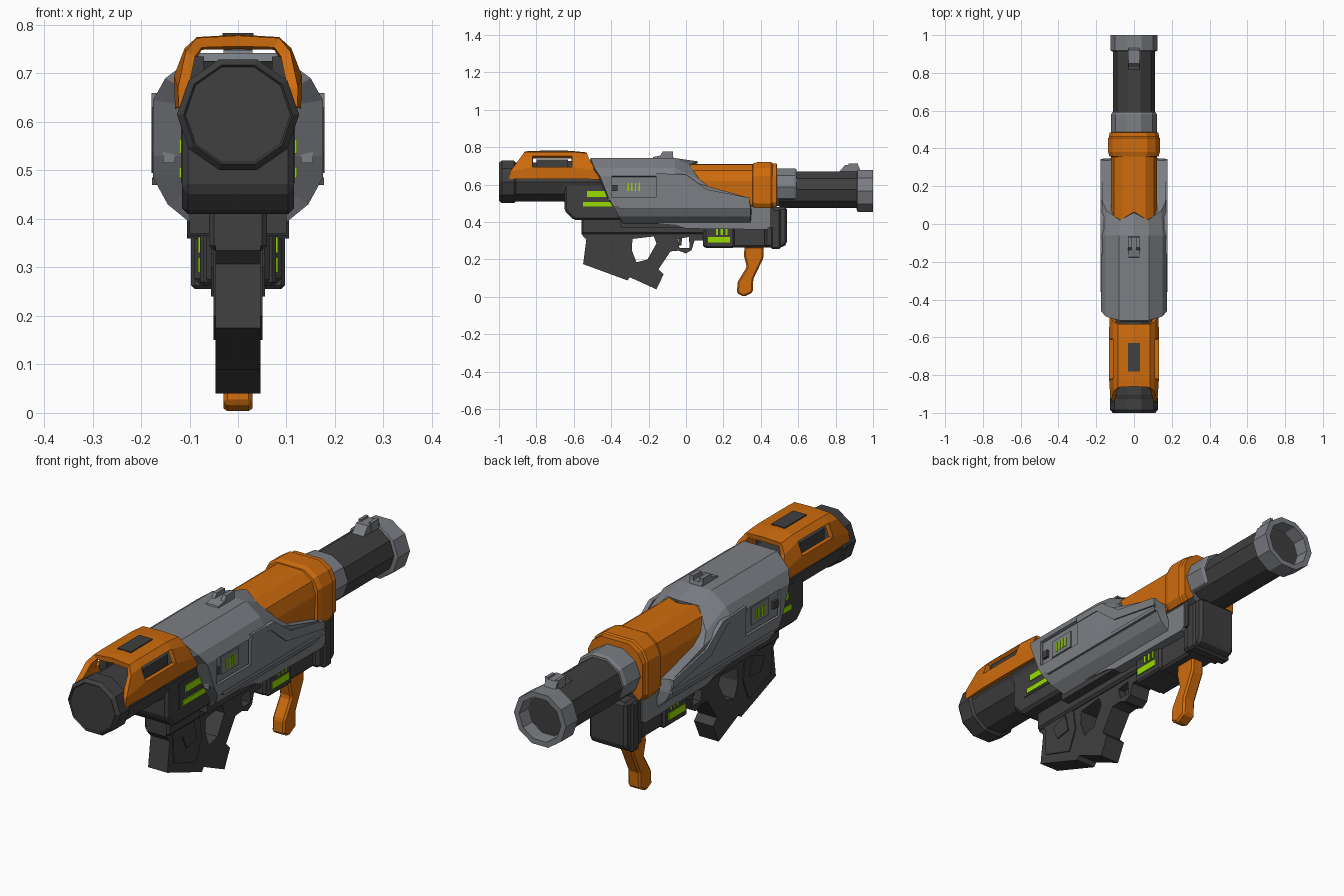
import bpy, bmesh, math


def material(name, rgb):
    m = bpy.data.materials.new(name)
    m.diffuse_color = (*rgb, 1)
    return m


ORANGE = material("orange_paint", (0.62, 0.15, 0.004))
GREY = material("grey_metal", (0.20, 0.21, 0.23))
DARK = material("dark_polymer", (0.05, 0.05, 0.05))
GREEN = material("green_light", (0.32, 0.72, 0.0))


def finish(name, bm, mat, mirror=False, thick=0, bevel=0):
    me = bpy.data.meshes.new(name)
    bm.to_mesh(me)
    bm.free()
    me.materials.append(mat)
    ob = bpy.data.objects.new(name, me)
    bpy.context.collection.objects.link(ob)
    if mirror:
        ob.modifiers.new("mirror", 'MIRROR')
    if thick:
        s = ob.modifiers.new("shell", 'SOLIDIFY')
        s.thickness, s.offset = thick, -1
    if bevel:
        b = ob.modifiers.new("bevel", 'BEVEL')
        b.width, b.segments, b.limit_method = bevel, 1, 'ANGLE'
        b.angle_limit = math.radians(25)
    return ob


def prism(name, outline, x0, x1, mat, holes=(), bevel=0):
    """Side profile (y, z) extruded along x; mirrored when it lies off centre."""
    bm = bmesh.new()
    for loop in (outline, *holes):
        vs = [bm.verts.new((x0, y, z)) for y, z in loop]
        if not holes:
            bm.faces.new(vs)
        else:
            for a, b in zip(vs, vs[1:] + vs[:1]):
                bm.edges.new((a, b))
    if holes:
        bmesh.ops.triangle_fill(bm, edges=bm.edges[:], use_beauty=True)
    g = bmesh.ops.extrude_face_region(bm, geom=bm.faces[:])["geom"]
    bmesh.ops.translate(bm, vec=(x1 - x0, 0, 0),
                        verts=[v for v in g if isinstance(v, bmesh.types.BMVert)])
    bmesh.ops.recalc_face_normals(bm, faces=bm.faces[:])
    return finish(name, bm, mat, mirror=x0 > 0, bevel=bevel)


def box(name, y0, y1, z0, z1, x0, x1, mat, bevel=0):
    return prism(name, [(y0, z0), (y1, z0), (y1, z1), (y0, z1)], x0, x1, mat, bevel=bevel)


def shell(name, rows, mat, skip=(), thick=0.015):
    """Half shell from rows of (x, y, z), mirrored; skip leaves window openings."""
    bm = bmesh.new()
    g = [[bm.verts.new(p) for p in row] for row in rows]
    for r in range(len(g) - 1):
        for c in range(len(g[0]) - 1):
            if (r, c) not in skip:
                bm.faces.new((g[r][c], g[r + 1][c], g[r + 1][c + 1], g[r][c + 1]))
    return finish(name, bm, mat, mirror=True, thick=thick)


def tube(name, zc, stations, mat, sides=10):
    """Ten-sided tube along y from stations of (y, half width, half height)."""
    bm = bmesh.new()
    rings = []
    for y, rx, h in stations:
        rings.append([bm.verts.new((rx * math.cos(a), y, zc + h * math.sin(a) / 0.951))
                      for a in (2 * math.pi * i / sides for i in range(sides))])
    for p, q in zip(rings, rings[1:]):
        for i in range(sides):
            j = (i + 1) % sides
            bm.faces.new((p[i], p[j], q[j], q[i]))
    bm.faces.new(rings[0])
    bm.faces.new(rings[-1])
    bmesh.ops.recalc_face_normals(bm, faces=bm.faces[:])
    return finish(name, bm, mat)


# Rear tube with its end cap
tube("rear_tube", 0.615, [(-0.995, 0.108, 0.098), (-1.0, 0.112, 0.102), (-0.985, 0.126, 0.114),
     (-0.92, 0.126, 0.114), (-0.91, 0.117, 0.104), (-0.66, 0.117, 0.104),
     (-0.64, 0.122, 0.11), (-0.3, 0.122, 0.11)], DARK)

# Front barrel, collar and open muzzle
tube("barrel", 0.573, [(0.5, 0.11, 0.098), (0.94, 0.11, 0.098)], DARK)
tube("barrel_collar", 0.587, [(0.44, 0.122, 0.10), (0.58, 0.122, 0.10), (0.592, 0.114, 0.094)], GREY)
tube("muzzle", 0.565, [(0.912, 0.108, 0.096), (0.918, 0.125, 0.112), (1.0, 0.125, 0.112),
     (1.0, 0.1, 0.09), (0.942, 0.096, 0.086)], GREY)
tube("muzzle_bore", 0.565, [(0.943, 0.093, 0.083), (0.945, 0.09, 0.08)], DARK)
prism("front_sight", [(0.80, 0.655), (0.83, 0.68), (0.85, 0.705), (0.92, 0.705), (0.94, 0.66)],
      -0.028, 0.028, GREY)
box("front_sight_ear", 0.87, 0.92, 0.67, 0.712, 0.018, 0.032, GREY)

# Orange front shroud and its clamp ring
SHROUD = [(0.115, 0.49), (0.123, 0.62), (0.105, 0.675), (0.06, 0.708), (0, 0.71)]
shell("front_shroud", [[(x, y, z) for x, z in SHROUD] for y in (-0.08, 0.37)], ORANGE)
RING = [(0.12, 0.475), (0.137, 0.50), (0.137, 0.645), (0.115, 0.69), (0.07, 0.72), (0, 0.72)]
shell("shroud_ring", [[(x * s, y, 0.58 + (z - 0.58) * s) for x, z in RING]
      for y, s in ((0.355, 0.86), (0.358, 0.95), (0.38, 1), (0.455, 1), (0.462, 0.96),
                   (0.485, 0.95), (0.487, 0.7))], ORANGE)

# Grey main hull, with a window in each side
HULL = [(0.09, 0.385), (0.145, 0.43), (0.175, 0.485), (0.175, 0.53),
        (0.175, 0.645), (0.15, 0.69), (0.08, 0.742), (0, 0.742)]
INNER = [(0.075, 0.40), (0.113, 0.45), (0.118, 0.49), (0.118, 0.53),
         (0.118, 0.635), (0.115, 0.67), (0.07, 0.725), (0, 0.725)]
REAR_Y = [-0.33, -0.36, -0.39, -0.415, -0.46, -0.49, -0.51, -0.51]
WIN_Y = [-0.30, -0.33, -0.36, -0.395, -0.395, -0.40, -0.40, -0.40]
FRONT = [(0.09, 0.345, 0.385), (0.142, 0.345, 0.43), (0.17, 0.345, 0.48), (0.17, 0.335, 0.53),
         (0.168, 0.12, 0.59), (0.145, 0.07, 0.63), (0.075, 0.02, 0.705), (0, 0.06, 0.725)]
shell("main_hull", [
    [(x, y - 0.005, z) for (x, z), y in zip(INNER, REAR_Y)],
    [(x, y, z) for (x, z), y in zip(HULL, REAR_Y)],
    [(x, y, z) for (x, z), y in zip(HULL, WIN_Y)],
    [(x, -0.16, z) for x, z in HULL],
    [(x, -0.06, z) for x, z in HULL],
    FRONT,
    [(x * 0.68, y + 0.004, z - 0.01) for x, y, z in FRONT]], GREY, skip={(2, 3)}, thick=0.012)

# Raised trim along the hull side
prism("hull_trim", [(-0.16, 0.66), (0.0, 0.655), (0.11, 0.575), (0.34, 0.53), (0.34, 0.495),
      (0.08, 0.54), (-0.03, 0.63), (-0.16, 0.63)], 0.16, 0.178, GREY)
prism("hull_lower_trim", [(-0.36, 0.485), (0.345, 0.485), (0.345, 0.47), (-0.35, 0.47)],
      0.16, 0.177, GREY)

# Panel inside the hull window, with its tabs and lights
box("window_panel", -0.42, -0.14, 0.515, 0.655, 0.13, 0.155, GREY)
box("window_plate", -0.34, -0.22, 0.55, 0.625, 0.15, 0.16, GREY)
box("window_tab", -0.395, -0.365, 0.565, 0.597, 0.14, 0.166, DARK)
for i in range(4):
    y = -0.312 + i * 0.019
    box(f"window_light_{i}", y, y + 0.008, 0.565, 0.608, 0.158, 0.163, GREEN)

# Top sight on the hull
prism("top_sight_base", [(-0.18, 0.735), (-0.175, 0.748), (-0.13, 0.757), (-0.07, 0.757),
      (-0.065, 0.735)], -0.03, 0.03, GREY)
prism("top_sight_ear", [(-0.14, 0.75), (-0.125, 0.776), (-0.07, 0.776), (-0.07, 0.75)],
      0.014, 0.032, GREY)

# Orange rear cover, with long side openings
COVER = [(0.13, 0.63), (0.132, 0.695), (0.11, 0.752), (0.085, 0.775), (0, 0.78)]
shell("rear_cover", [
    [(0.122, -0.945, 0.63), (0.124, -0.94, 0.67), (0.108, -0.885, 0.745),
     (0.085, -0.865, 0.773), (0, -0.86, 0.778)],
    [(x, -0.82, z) for x, z in COVER],
    [(x, -0.61, z) for x, z in COVER],
    [(0.13, -0.45, 0.628), (0.13, -0.475, 0.67), (0.112, -0.515, 0.73),
     (0.085, -0.53, 0.768), (0, -0.53, 0.772)]], ORANGE, skip={(1, 1)}, thick=0.022)
box("cover_slot", -0.78, -0.63, 0.76, 0.783, -0.032, 0.032, DARK)
box("cover_insert", -0.80, -0.63, 0.68, 0.735, 0.07, 0.105, DARK)

# Dark inner core and rear housing with green light bars
box("inner_core", -0.35, 0.47, 0.37, 0.64, -0.1, 0.1, DARK)
prism("rear_housing", [(-0.65, 0.62), (-0.65, 0.46), (-0.60, 0.41), (-0.28, 0.41), (-0.28, 0.62)],
      -0.115, 0.115, DARK, bevel=0.012)
prism("housing_frame", [(-0.57, 0.59), (-0.57, 0.475), (-0.36, 0.475), (-0.40, 0.59)],
      0.11, 0.118, DARK)
box("upper_light_bar", -0.53, -0.42, 0.535, 0.565, 0.114, 0.122, GREEN)
box("lower_light_bar", -0.55, -0.385, 0.484, 0.507, 0.114, 0.122, GREEN)

# Grey lower rail under the hull
prism("lower_rail", [(-0.33, 0.41), (-0.05, 0.385), (0.0, 0.365), (0.43, 0.36), (0.45, 0.375),
      (0.45, 0.48), (0.33, 0.48), (0.33, 0.43), (-0.33, 0.43)], -0.105, 0.105, GREY)

# Lower frame: stock, pistol grip and trigger guard in one profile
prism("lower_frame", [(-0.56, 0.415), (-0.56, 0.335), (-0.533, 0.307), (-0.55, 0.175),
      (-0.313, 0.088), (-0.30, 0.105), (-0.158, 0.04), (-0.12, 0.12), (-0.147, 0.147),
      (-0.083, 0.243), (-0.04, 0.247), (0.0, 0.232), (0.03, 0.25), (0.045, 0.30),
      (0.10, 0.30), (0.10, 0.415)], -0.046, 0.046, DARK,
      holes=[[(-0.286, 0.31), (-0.172, 0.323), (-0.158, 0.285), (-0.206, 0.20),
              (-0.265, 0.185), (-0.29, 0.25)],
             [(-0.045, 0.31), (0.015, 0.32), (0.02, 0.262), (-0.035, 0.262)]])
prism("trigger", [(-0.04, 0.32), (-0.02, 0.32), (-0.025, 0.275), (-0.04, 0.275)], -0.012, 0.012, DARK)
prism("stock_panel", [(-0.52, 0.38), (-0.34, 0.38), (-0.32, 0.24), (-0.36, 0.15), (-0.51, 0.20)],
      0.04, 0.051, DARK)
prism("stock_inset", [(-0.46, 0.30), (-0.38, 0.33), (-0.36, 0.25), (-0.43, 0.24)],
      0.045, 0.056, DARK)
box("receiver", -0.56, 0.12, 0.335, 0.42, -0.06, 0.06, DARK, bevel=0.01)

# Fore body, light block and front box
box("fore_body", 0.09, 0.50, 0.265, 0.42, -0.065, 0.065, DARK, bevel=0.01)
box("light_block", 0.10, 0.26, 0.262, 0.375, -0.078, 0.078, DARK, bevel=0.008)
box("block_light_bar", 0.118, 0.235, 0.29, 0.32, 0.075, 0.082, GREEN)
for i in range(3):
    y = 0.16 + i * 0.025
    box(f"block_light_{i}", y, y + 0.012, 0.33, 0.366, 0.075, 0.082, GREEN)
prism("front_box", [(0.42, 0.265), (0.52, 0.265), (0.54, 0.285), (0.54, 0.48), (0.42, 0.48)],
      -0.09, 0.09, DARK, bevel=0.012)
box("front_box_band", 0.455, 0.505, 0.255, 0.47, -0.097, 0.097, DARK, bevel=0.008)

# Orange foregrip
prism("foregrip", [(0.313, 0.27), (0.415, 0.27), (0.415, 0.21), (0.36, 0.095), (0.357, 0.025),
      (0.31, 0.0), (0.272, 0.02), (0.276, 0.08), (0.325, 0.16), (0.31, 0.22)],
      -0.03, 0.03, ORANGE, bevel=0.008)
